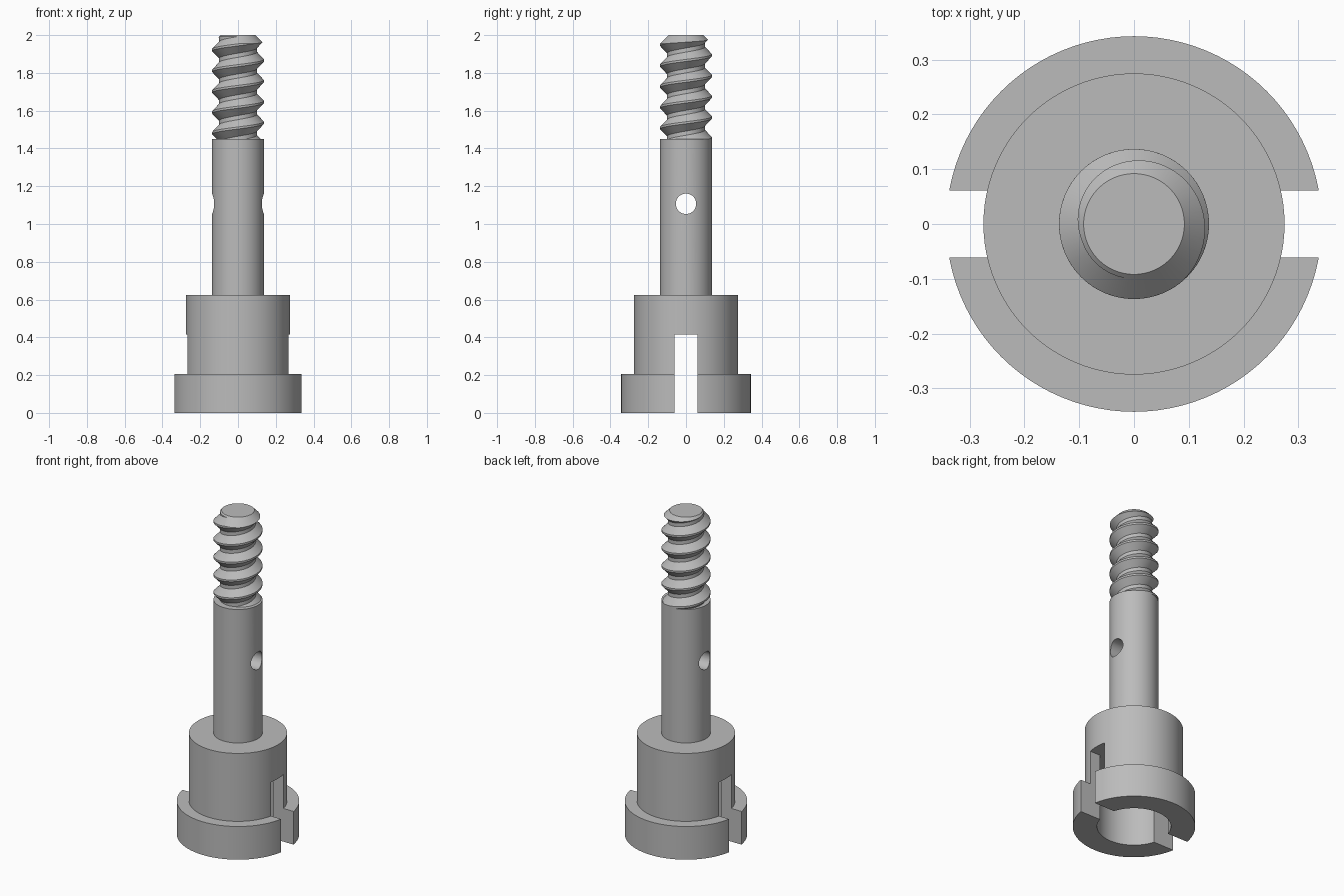
import bpy, bmesh
from math import cos, sin, pi, radians

if "Cube" in bpy.data.objects:
    bpy.data.objects.remove(bpy.data.objects["Cube"])

steel = bpy.data.materials.new("grey_steel")
steel.use_nodes = True
GREY = (0.5, 0.5, 0.5, 1)
steel.diffuse_color = GREY
steel.node_tree.nodes["Principled BSDF"].inputs["Base Color"].default_value = GREY


def make_object(name, bm):
    bmesh.ops.recalc_face_normals(bm, faces=bm.faces[:])
    mesh = bpy.data.meshes.new(name)
    bm.to_mesh(mesh)
    bm.free()
    mesh.materials.append(steel)
    ob = bpy.data.objects.new(name, mesh)
    bpy.context.collection.objects.link(ob)
    return ob


def lathe(name, profile, steps=96):
    """Revolve a closed (radius, z) profile whose ends lie on the axis."""
    bm = bmesh.new()
    verts = [bm.verts.new((r, 0, z)) for r, z in profile]
    edges = [bm.edges.new(pair) for pair in zip(verts, verts[1:])]
    bmesh.ops.spin(bm, geom=verts + edges, axis=(0, 0, 1), cent=(0, 0, 0),
                   angle=2 * pi, steps=steps)
    bmesh.ops.remove_doubles(bm, verts=bm.verts[:], dist=1e-5)
    return make_object(name, bm)


def boolean(ob, tool, operation):
    mod = ob.modifiers.new(tool.name, "BOOLEAN")
    mod.object, mod.operation, mod.solver = tool, operation, "EXACT"
    tool.hide_render = True
    tool.hide_set(True)


def bake(ob, tools):
    """Apply the modifiers, drop the cutters and smooth the round faces."""
    bpy.context.view_layer.update()
    graph = bpy.context.evaluated_depsgraph_get()
    mesh = bpy.data.meshes.new_from_object(ob.evaluated_get(graph))
    ob.modifiers.clear()
    ob.data = mesh
    for tool in tools:
        bpy.data.objects.remove(tool)
    bpy.ops.object.select_all(action="DESELECT")
    ob.select_set(True)
    bpy.context.view_layer.objects.active = ob
    bpy.ops.object.shade_smooth_by_angle(angle=radians(30))


# Stepped body with a bore in its underside
FLANGE, HUB, SHAFT, BORE = 0.343, 0.275, 0.137, 0.207
SLOT_TOP, SHOULDER = 0.415, 1.45
body = lathe("stepped_shaft", [
    (0, SLOT_TOP), (BORE, SLOT_TOP), (BORE, 0), (FLANGE, 0), (FLANGE, 0.205),
    (HUB, 0.205), (HUB, 0.625), (SHAFT, 0.625), (SHAFT, SHOULDER), (0, SHOULDER)])

# Slot across the base
bpy.ops.mesh.primitive_cube_add(size=1, location=(0, 0, SLOT_TOP / 2 - 0.1))
slot = bpy.context.object
slot.name = "slot_cutter"
slot.scale = (1, 0.122, SLOT_TOP + 0.2)

# Cross hole through the shaft
bpy.ops.mesh.primitive_cylinder_add(vertices=48, radius=0.054, depth=1,
                                    location=(0, 0, 1.107), rotation=(0, pi / 2, 0))
hole = bpy.context.object
hole.name = "hole_cutter"
for cutter in (slot, hole):
    boolean(body, cutter, "DIFFERENCE")
bake(body, (slot, hole))

# Screw thread: a V profile swept along a helix, with both ends closed
PITCH, ROOT, STEPS, TURNS, START = 0.11, 0.1, 64, 8, 1.25
RIDGE = [(ROOT, 0.0), (ROOT, 0.2), (SHAFT, 0.55), (SHAFT, 0.65)]
bm = bmesh.new()
columns = []
for i in range(STEPS):
    a = 2 * pi * i / STEPS
    columns.append([bm.verts.new((r * cos(a), r * sin(a),
                                  START + PITCH * (turn + f + i / STEPS)))
                    for turn in range(TURNS) for r, f in RIDGE])
for i in range(STEPS):
    here, there = columns[i], columns[(i + 1) % STEPS]
    if i == STEPS - 1:  # the seam climbs one turn
        here, there = here[:-4], there[4:]
    for k in range(len(here) - 1):
        bm.faces.new((here[k], there[k], there[k + 1], here[k + 1]))
rim = [e for e in bm.edges if e.is_boundary]
low = [e for e in rim if e.verts[0].co.z < 1.6]
high = [e for e in rim if e.verts[0].co.z >= 1.6]
for edges, z in ((low, START - 0.1), (high, START + PITCH * TURNS + 0.2)):
    tip = bm.verts.new((0, 0, z))
    for e in edges:
        bm.faces.new((e.verts[0], e.verts[1], tip))
thread = make_object("screw_thread", bm)

# Trim the thread to the shoulder and the chamfered tip
envelope = lathe("thread_envelope", [
    (0, SHOULDER - 0.02), (0.16, SHOULDER - 0.02), (0.16, 1.932),
    (0.092, 2), (0, 2)])
boolean(thread, envelope, "INTERSECT")
bake(thread, (envelope,))
